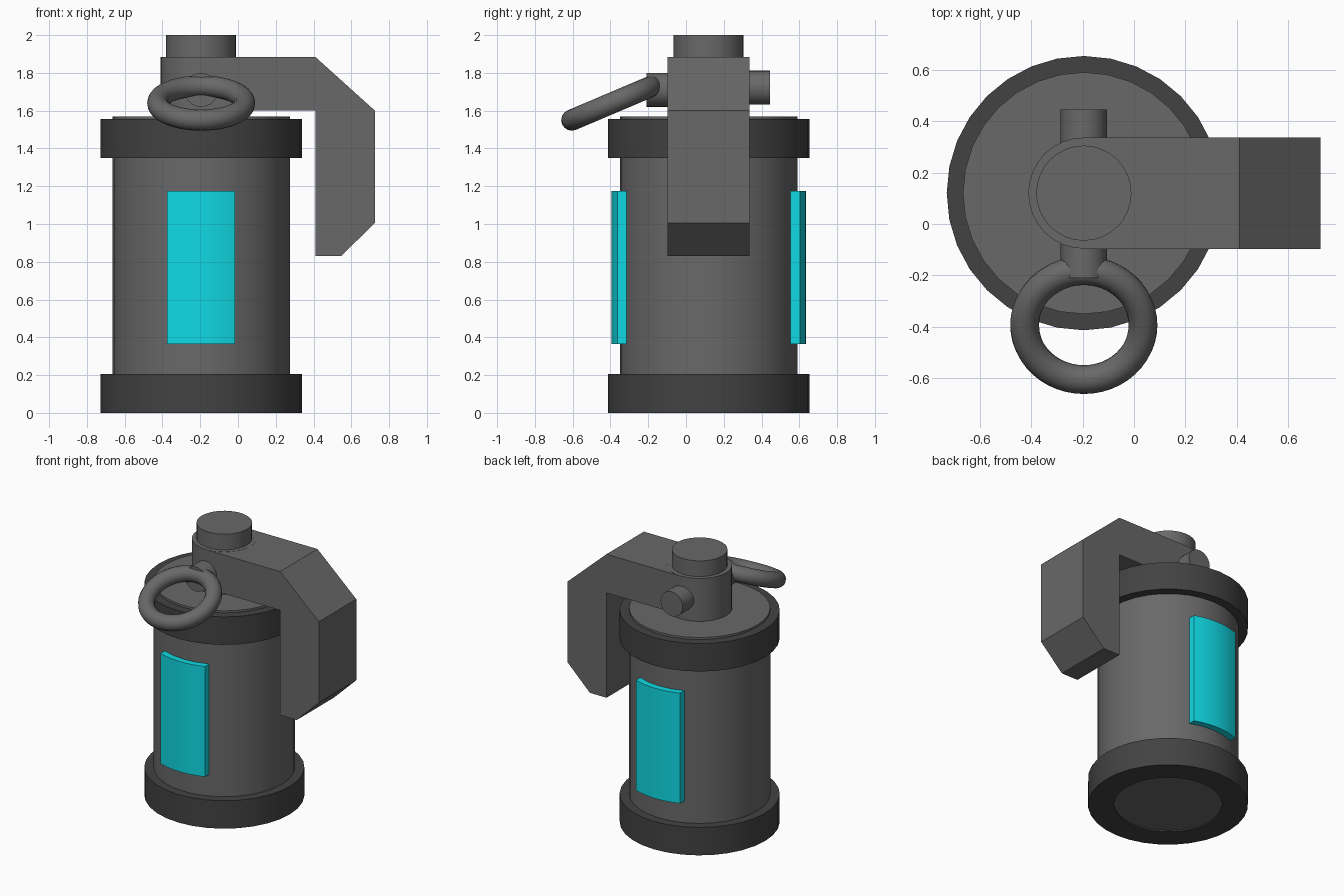
import bpy, bmesh, math
from mathutils import Matrix, Vector

if "Cube" in bpy.data.objects:
    bpy.data.objects.remove(bpy.data.objects["Cube"])

CX, CY = -0.195, 0.12   # main vertical axis


def material(name, rgb):
    m = bpy.data.materials.new(name)
    m.diffuse_color = (*rgb, 1)
    m.use_nodes = True
    m.node_tree.nodes["Principled BSDF"].inputs["Base Color"].default_value = m.diffuse_color
    return m


GREY = material("grey", (0.14, 0.14, 0.14))
DARK = material("dark_grey", (0.055, 0.055, 0.055))
CYAN = material("cyan", (0.005, 0.70, 0.78))


def finish(bm, name, mat, angle=35):
    bmesh.ops.recalc_face_normals(bm, faces=bm.faces)
    me = bpy.data.meshes.new(name)
    bm.to_mesh(me)
    bm.free()
    me.materials.append(mat)
    ob = bpy.data.objects.new(name, me)
    bpy.context.collection.objects.link(ob)
    bpy.ops.object.select_all(action='DESELECT')
    ob.select_set(True)
    bpy.context.view_layer.objects.active = ob
    bpy.ops.object.shade_smooth_by_angle(angle=math.radians(angle))
    return ob


def lathe(name, profile, mat, closed=False, steps=32):
    """Revolve a (radius, z) profile around the main axis."""
    bm = bmesh.new()
    vs = [bm.verts.new((CX + r, CY, z)) for r, z in profile]
    pairs = list(zip(vs, vs[1:])) + ([(vs[-1], vs[0])] if closed else [])
    edges = [bm.edges.new(p) for p in pairs]
    bmesh.ops.spin(bm, geom=vs + edges, cent=(CX, CY, 0), axis=(0, 0, 1),
                   angle=math.tau, steps=steps)
    bmesh.ops.remove_doubles(bm, verts=bm.verts, dist=1e-5)
    return finish(bm, name, mat)


def extrude(name, points, vec, mat):
    """Solid from a flat outline of 3D points pushed along vec."""
    bm = bmesh.new()
    face = bm.faces.new([bm.verts.new(p) for p in points])
    new = bmesh.ops.extrude_face_region(bm, geom=[face], use_keep_orig=True)["geom"]
    bmesh.ops.translate(bm, vec=vec,
                        verts=[g for g in new if isinstance(g, bmesh.types.BMVert)])
    return finish(bm, name, mat)


def pin(name, y0, y1, z, r=0.09):
    """Short cylinder lying along y."""
    ring = [(CX + r * math.cos(i * math.tau / 24), y0, z + r * math.sin(i * math.tau / 24))
            for i in range(24)]
    return extrude(name, ring, (0, y1 - y0, 0), GREY)


# canister body
lathe("canister_body", [(0, 0.01), (0.47, 0.01), (0.47, 1.57), (0, 1.57)], GREY)

# end bands
lathe("bottom_band", [(0.36, 0), (0.533, 0), (0.533, 0.205), (0.46, 0.205), (0.36, 0.02)],
      DARK, closed=True)
lathe("top_band", [(0.46, 1.35), (0.533, 1.35), (0.533, 1.555), (0.46, 1.555)],
      DARK, closed=True)

# neck and cap
lathe("neck", [(0, 1.56), (0.216, 1.56), (0.216, 1.885), (0, 1.885)], GREY)
lathe("cap", [(0, 1.87), (0.185, 1.87), (0.185, 2.0), (0, 2.0)], GREY)

# safety lever, a thick bent bar
lever = [(CX, 1.884), (0.41, 1.884), (0.725, 1.60), (0.725, 1.005),
         (0.545, 0.83), (0.41, 0.83), (0.41, 1.60), (CX, 1.60)]
extrude("safety_lever", [(x, CY - 0.217, z) for x, z in lever], (0, 0.434, 0), GREY)

# front and back pins
pin("front_pin", -0.21, 0.0, 1.71)
pin("back_pin", 0.25, 0.445, 1.722)

# pull ring
bm = bmesh.new()
tube = [bm.verts.new((0.23 + 0.056 * math.cos(i * math.tau / 16), 0,
                      0.056 * math.sin(i * math.tau / 16))) for i in range(16)]
edges = [bm.edges.new((tube[i], tube[(i + 1) % 16])) for i in range(16)]
bmesh.ops.spin(bm, geom=tube + edges, cent=(0, 0, 0), axis=(0, 0, 1),
               angle=math.tau, steps=48)
bmesh.ops.remove_doubles(bm, verts=bm.verts, dist=1e-5)
bm.transform(Matrix.Translation(Vector((CX, -0.393, 1.64))) @ Matrix.Rotation(math.radians(23), 4, 'X'))
finish(bm, "pull_ring", GREY, 60)

# curved glowing panels, front and back
for name, side in (("front_panel", -1), ("back_panel", 1)):
    xs = [-0.18 + 0.36 * i / 8 for i in range(9)]
    outline = [(CX + x, CY + side * math.sqrt(0.515 ** 2 - x * x), 0.365) for x in xs]
    outline += [(CX + x, CY + side * math.sqrt(0.46 ** 2 - x * x), 0.365) for x in reversed(xs)]
    extrude(name, outline, (0, 0, 0.81), CYAN)
